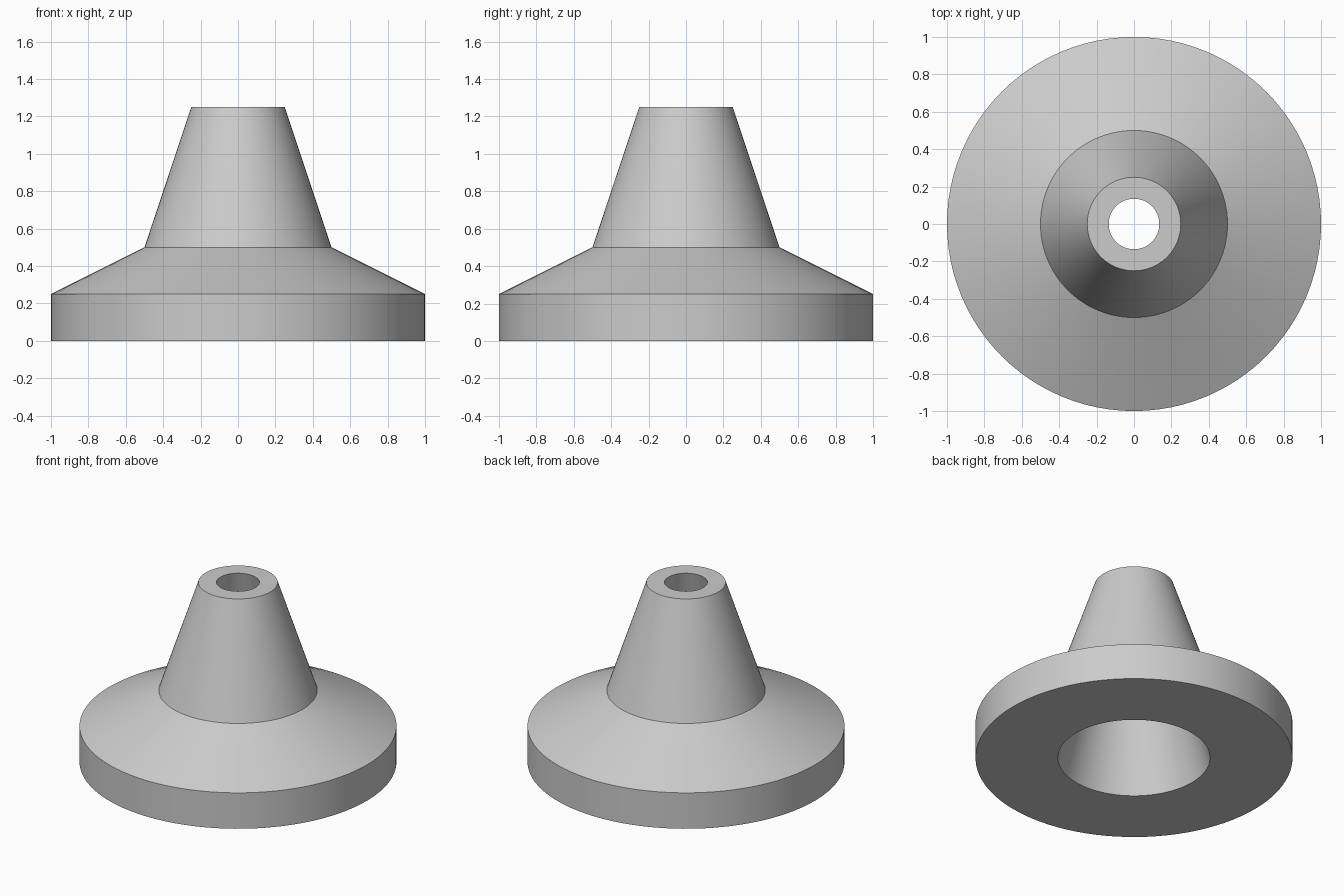
import bpy
import bmesh
from math import cos, sin, tau, radians

cube = bpy.data.objects.get("Cube")
if cube:
    bpy.data.objects.remove(cube, do_unlink=True)

SIDES = 96


def make_material(name, color):
    mat = bpy.data.materials.new(name)
    mat.use_nodes = True
    mat.diffuse_color = color
    mat.node_tree.nodes["Principled BSDF"].inputs["Base Color"].default_value = color
    return mat


def lathe(name, profile, mat):
    """Revolve a closed (radius, height) profile around z."""
    bm = bmesh.new()
    rings = [[bm.verts.new((r * cos(tau * i / SIDES), r * sin(tau * i / SIDES), z))
              for i in range(SIDES)] for r, z in profile]
    for a, b in zip(rings, rings[1:] + rings[:1]):
        for i in range(SIDES):
            j = (i + 1) % SIDES
            bm.faces.new((a[i], a[j], b[j], b[i]))
    bmesh.ops.recalc_face_normals(bm, faces=bm.faces)
    mesh = bpy.data.meshes.new(name)
    bm.to_mesh(mesh)
    bm.free()
    mesh.materials.append(mat)
    obj = bpy.data.objects.new(name, mesh)
    bpy.context.collection.objects.link(obj)
    bpy.ops.object.select_all(action="DESELECT")
    obj.select_set(True)
    bpy.context.view_layer.objects.active = obj
    bpy.ops.object.shade_smooth_by_angle(angle=radians(30))
    return obj


grey = make_material("light grey", (0.6, 0.6, 0.6, 1))

# Flanged cone: rim, sloping shoulder, tapered neck, then the tapered bore
lathe("flanged_cone", [
    (0.48, 0), (1, 0), (1, 0.25), (0.5, 0.5),
    (0.25, 1.25), (0.135, 1.25),
], grey)
